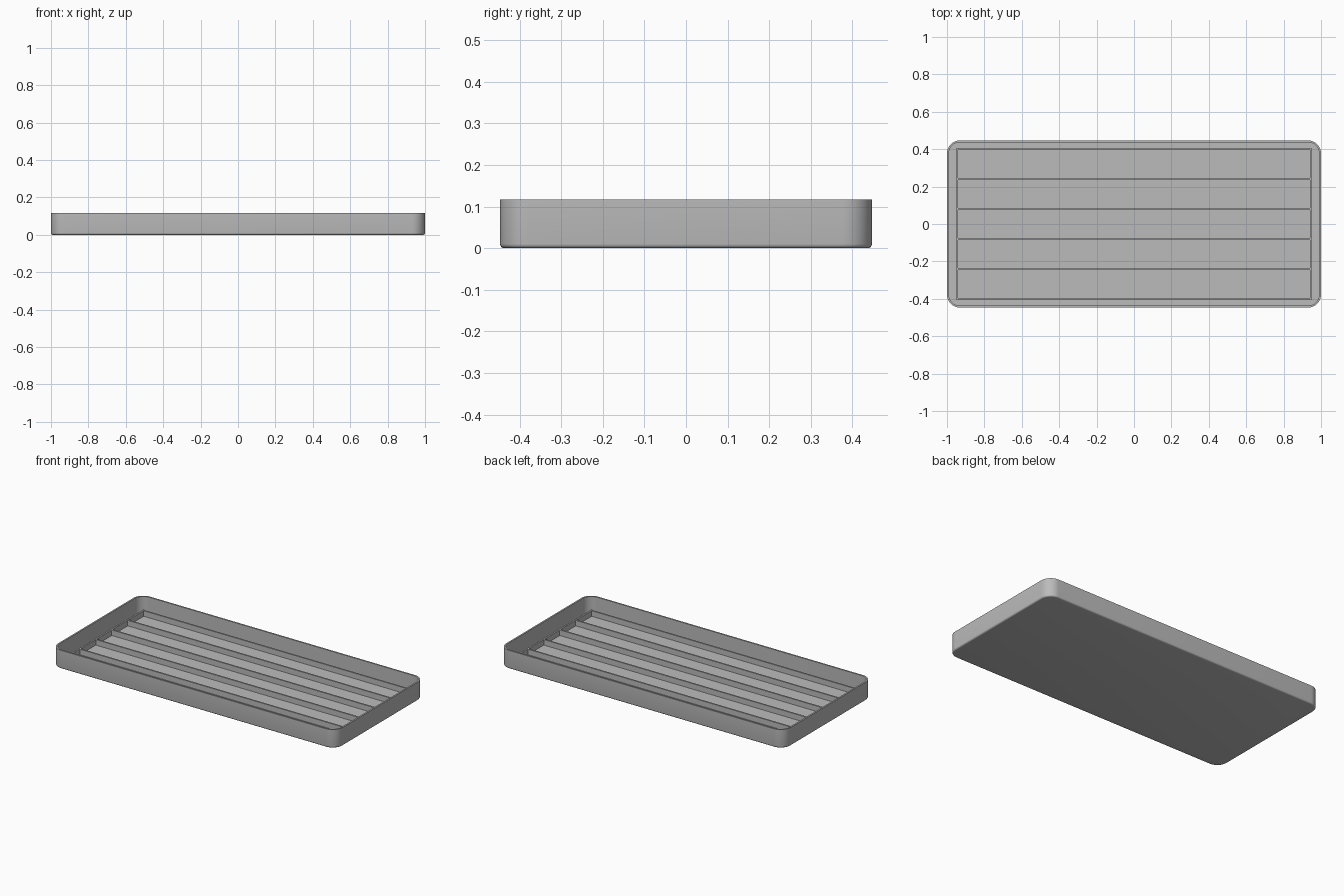
import bpy
import bmesh
from math import cos, sin, pi, radians

cube = bpy.data.objects.get("Cube")
if cube:
    bpy.data.objects.remove(cube, do_unlink=True)

HALF_X, HALF_Y, HEIGHT = 1.0, 0.447, 0.117
RADIUS, WALL, FLOOR, BEVEL = 0.07, 0.01, 0.01, 0.01
RIB, RIB_TOP, GRID_X, GRID_Y, SLOTS = 0.01, 0.045, 0.945, 0.4, 5

grey = bpy.data.materials.new("plain grey")
grey.use_nodes = True
grey.diffuse_color = (0.5, 0.5, 0.5, 1)
grey.node_tree.nodes["Principled BSDF"].inputs["Base Color"].default_value = (0.5, 0.5, 0.5, 1)


def finish(bm, name):
    bmesh.ops.recalc_face_normals(bm, faces=bm.faces)
    mesh = bpy.data.meshes.new(name)
    bm.to_mesh(mesh)
    bm.free()
    mesh.materials.append(grey)
    obj = bpy.data.objects.new(name, mesh)
    bpy.context.collection.objects.link(obj)
    return obj


def rounded_ring(bm, inset, z, steps=12):
    """One loop of a rounded rectangle, moved inward by inset."""
    r = RADIUS - inset
    ring = []
    for corner, (sx, sy) in enumerate([(1, 1), (-1, 1), (-1, -1), (1, -1)]):
        for i in range(steps + 1):
            a = (corner + i / steps) * pi / 2
            ring.append(bm.verts.new((sx * (HALF_X - RADIUS) + r * cos(a),
                                      sy * (HALF_Y - RADIUS) + r * sin(a), z)))
    return ring


# Tray shell: rounded lower edge, outer wall, rim, inner wall and floor
bm = bmesh.new()
profile = []
for i in range(5):
    a = i / 4 * pi / 2
    profile.append((BEVEL * (1 - sin(a)), BEVEL * (1 - cos(a))))
profile += [(0, HEIGHT), (WALL, HEIGHT), (WALL, FLOOR)]
rings = [rounded_ring(bm, inset, z) for inset, z in profile]
for low, high in zip(rings, rings[1:]):
    for i in range(len(low)):
        j = (i + 1) % len(low)
        bm.faces.new((low[i], low[j], high[j], high[i]))
bm.faces.new(rings[0])
bm.faces.new(rings[-1])
tray = finish(bm, "tray_shell")
bpy.ops.object.select_all(action="DESELECT")
tray.select_set(True)
bpy.context.view_layer.objects.active = tray
bpy.ops.object.shade_smooth_by_angle(angle=radians(35))


def bar(name, x, y, size_x, size_y):
    """Upright divider standing on the tray floor."""
    bm = bmesh.new()
    bmesh.ops.create_cube(bm, size=1)
    bmesh.ops.scale(bm, vec=(size_x, size_y, RIB_TOP - FLOOR), verts=bm.verts)
    bmesh.ops.translate(bm, vec=(x, y, (RIB_TOP + FLOOR) / 2), verts=bm.verts)
    finish(bm, name)


# Long dividers, evenly spaced
for i in range(SLOTS + 1):
    bar(f"long_rib_{i + 1}", 0, -GRID_Y + i * 2 * GRID_Y / SLOTS, 2 * GRID_X - RIB, RIB)

# End bars closing the slots
for side, name in ((1, "left_end_bar"), (-1, "right_end_bar")):
    bar(name, side * GRID_X, 0, RIB, 2 * GRID_Y + RIB)
